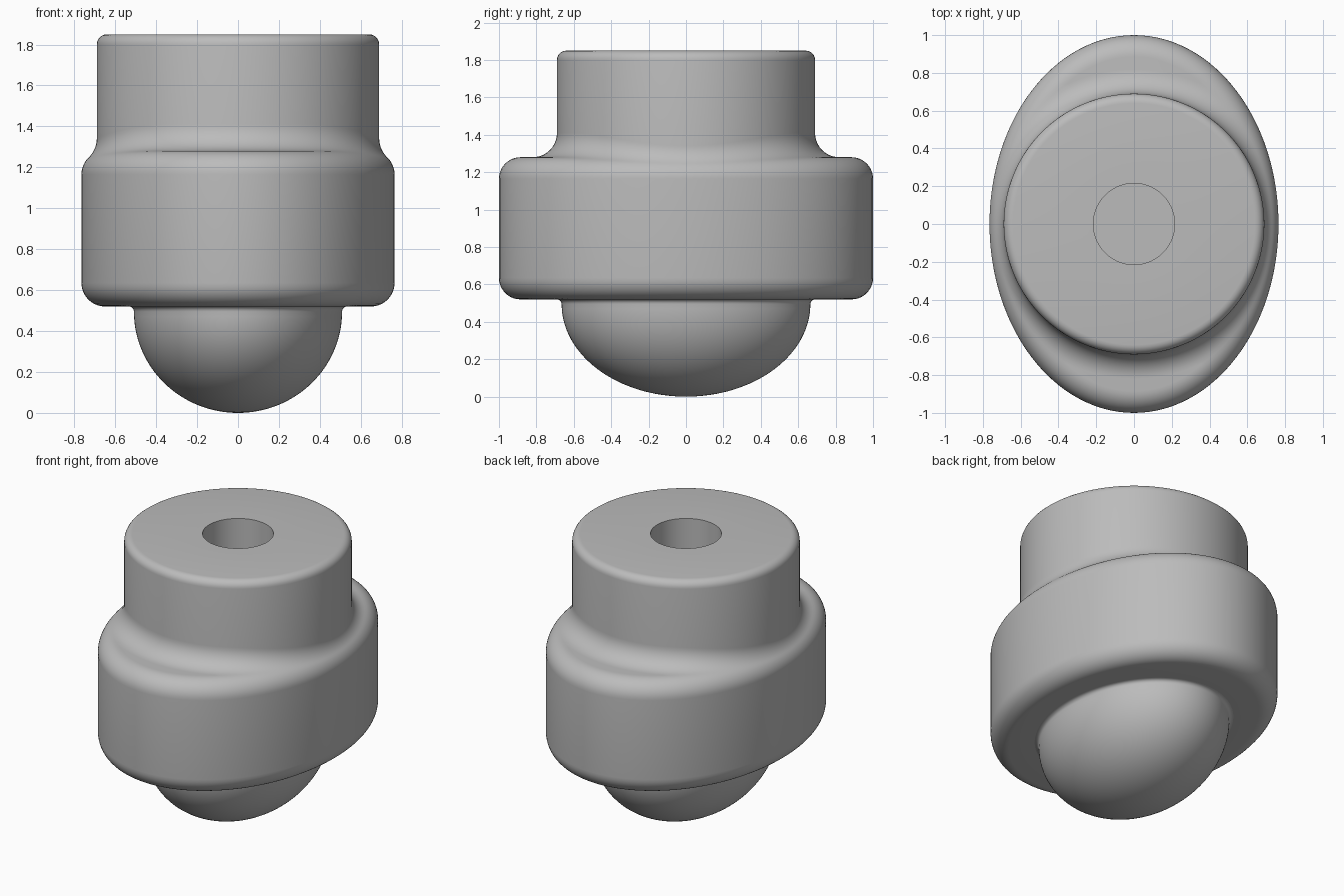
import bpy
import bmesh
from math import sin, cos, pi, asin, sqrt

cube = bpy.data.objects.get("Cube")
if cube:
    bpy.data.objects.remove(cube, do_unlink=True)

SEGMENTS = 144
HALF_X, HALF_Y = 0.765, 1.0        # oval collar
BASE, SHOULDER, TOP = 0.52, 1.28, 1.85
NECK, BORE, BORE_FLOOR = 0.69, 0.215, 1.0
FILLET, ROUND, EDGE = 0.13, 0.115, 0.05
DOME = 0.665                       # dome size relative to the collar
FLARE = 0.025

grey = bpy.data.materials.new("plain grey")
grey.use_nodes = True
grey.diffuse_color = (0.5, 0.5, 0.5, 1)
grey.node_tree.nodes["Principled BSDF"].inputs["Base Color"].default_value = (0.5, 0.5, 0.5, 1)


def arc(cr, cz, radius, start, end, steps=10):
    """Points (radius, height) along a circular arc."""
    angles = [start + (end - start) * i / steps for i in range(steps + 1)]
    return [(cr + radius * cos(a), cz + radius * sin(a)) for a in angles]


def oval(t):
    return 1 / sqrt((cos(t) / HALF_X) ** 2 + (sin(t) / HALF_Y) ** 2)


def housing_profile(t):
    """Bore, neck, blended shoulder and oval collar at one polar angle."""
    outer = oval(t)
    reach = FILLET + ROUND
    # Where the shoulder is narrow, the fillet and the rounding run together
    overlap = max(0, reach - (outer - NECK))
    lean = asin(overlap / reach)
    low = SHOULDER - ROUND
    pts = [(BORE, BORE_FLOOR), (BORE, TOP)]
    pts += arc(NECK - EDGE, TOP - EDGE, EDGE, pi / 2, 0, 6)
    pts += arc(NECK + FILLET, low + reach * cos(lean), FILLET, pi, 1.5 * pi - lean)
    pts += arc(outer - ROUND, low, ROUND, pi / 2 - lean, 0)
    pts += arc(outer - ROUND, BASE + ROUND, ROUND, 0, -pi / 2)
    pts.append((outer * DOME + FLARE, BASE))
    return pts


def dome_profile(t):
    """Small flare at the collar, then a half ellipsoid."""
    rim = oval(t) * DOME
    height = BASE - FLARE
    pts = arc(rim + FLARE, height, FLARE, pi / 2, pi, 5)
    pts += [(rim * cos(a), height - height * sin(a))
            for a in (pi / 2 * i / 32 for i in range(1, 32))]
    return pts


def loft(name, profile, pole_z, pole_first):
    """Skin the profile around z and close one end at a pole."""
    bm = bmesh.new()
    columns = []
    for i in range(SEGMENTS):
        t = 2 * pi * i / SEGMENTS
        columns.append([bm.verts.new((r * cos(t), r * sin(t), z)) for r, z in profile(t)])
    pole = bm.verts.new((0, 0, pole_z))
    end = 0 if pole_first else -1
    for a, b in zip(columns, columns[1:] + columns[:1]):
        for k in range(len(a) - 1):
            bm.faces.new((a[k], a[k + 1], b[k + 1], b[k]))
        bm.faces.new((pole, a[end], b[end]) if pole_first else (pole, b[end], a[end]))
    bmesh.ops.remove_doubles(bm, verts=bm.verts, dist=0.00001)
    mesh = bpy.data.meshes.new(name)
    bm.to_mesh(mesh)
    bm.free()
    mesh.materials.append(grey)
    obj = bpy.data.objects.new(name, mesh)
    bpy.context.collection.objects.link(obj)
    bpy.ops.object.select_all(action="DESELECT")
    obj.select_set(True)
    bpy.context.view_layer.objects.active = obj
    bpy.ops.object.shade_smooth_by_angle(angle=pi / 6)
    return obj


loft("bored_neck_and_collar", housing_profile, BORE_FLOOR, True)
loft("lower_dome", dome_profile, 0, False)
